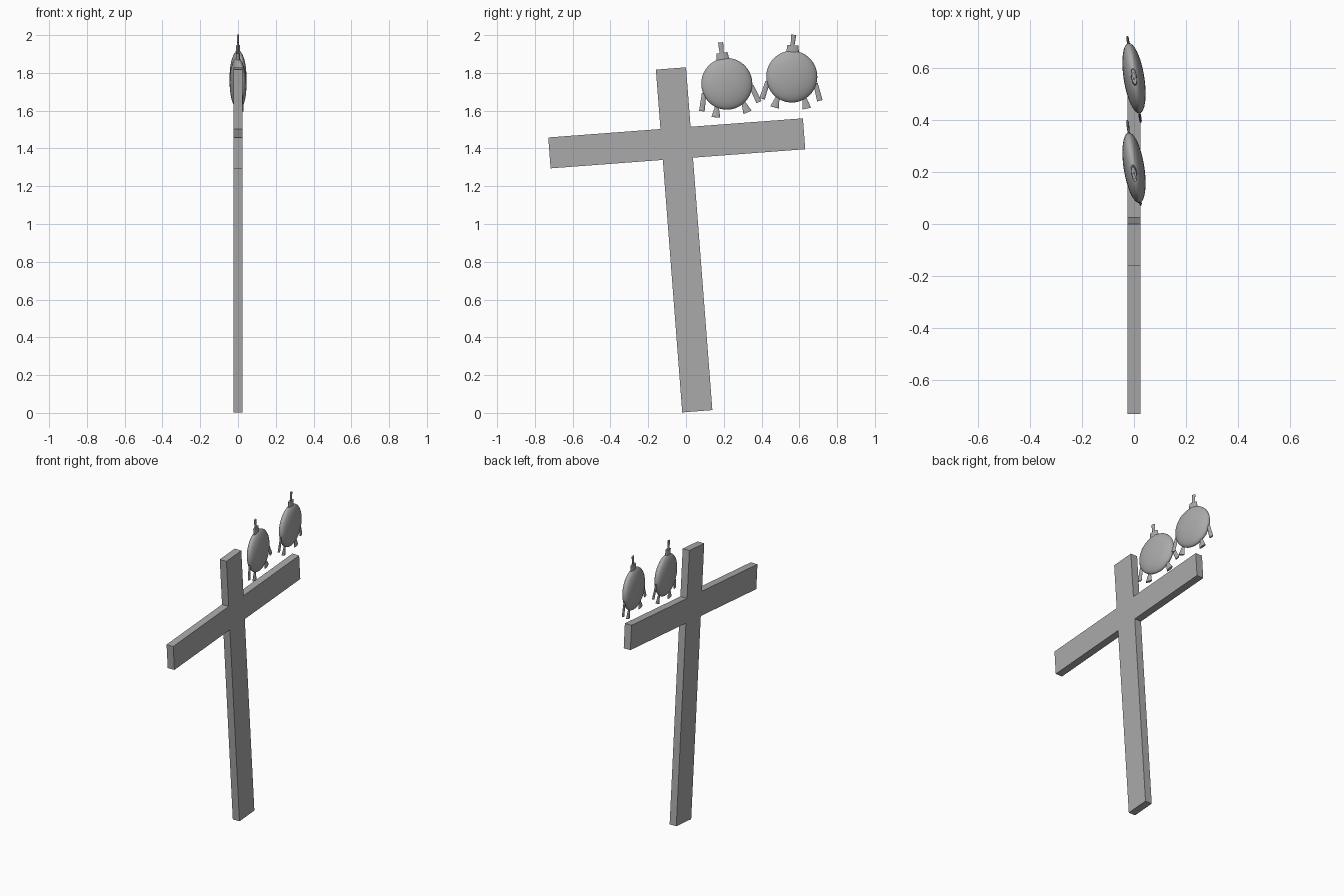
import bpy, bmesh, math
from mathutils import Matrix, Vector

if "Cube" in bpy.data.objects:
    bpy.data.objects.remove(bpy.data.objects["Cube"])

grey = bpy.data.materials.new("mid grey")
grey.diffuse_color = (0.40, 0.40, 0.40, 1)
grey.use_nodes = True
grey.node_tree.nodes["Principled BSDF"].inputs["Base Color"].default_value = grey.diffuse_color


def finish(name, bm, matrix, smooth=True):
    bmesh.ops.recalc_face_normals(bm, faces=bm.faces)
    mesh = bpy.data.meshes.new(name)
    bm.to_mesh(mesh)
    bm.free()
    obj = bpy.data.objects.new(name, mesh)
    bpy.context.collection.objects.link(obj)
    mesh.materials.append(grey)
    obj.matrix_world = matrix
    if smooth:
        bpy.ops.object.select_all(action='DESELECT')
        obj.select_set(True)
        bpy.context.view_layer.objects.active = obj
        bpy.ops.object.shade_smooth_by_angle(angle=math.radians(40))
    return obj


def board(name, center, width, height, tilt):
    # Flat plank standing in the YZ plane
    bm = bmesh.new()
    bmesh.ops.create_cube(bm, size=1, matrix=Matrix.Diagonal((0.05, width, height, 1)))
    finish(name, bm, Matrix.Translation(center) @ Matrix.Rotation(tilt, 4, 'X'), False)


def limb(name, start, end, r1, r2, flat, frame):
    # Tapered, flattened stub between two points of the disc plane
    a, b = Vector((0, *start)), Vector((0, *end))
    bm = bmesh.new()
    bmesh.ops.create_cone(bm, cap_ends=True, segments=16, radius1=r1, radius2=r2,
                          depth=(b - a).length)
    turn = Matrix.Rotation(math.atan2(-(b - a).y, (b - a).z), 4, 'X')
    place = Matrix.Translation((a + b) / 2) @ turn @ Matrix.Diagonal((flat, 1, 1, 1))
    bmesh.ops.transform(bm, matrix=place, verts=bm.verts)
    finish(name, bm, frame)


def critter(label, center, tilt):
    frame = (Matrix.Translation(center) @ Matrix.Rotation(tilt, 4, 'X')
             @ Matrix.Rotation(math.radians(9), 4, 'Z'))
    # Flattened round body
    bm = bmesh.new()
    bmesh.ops.create_uvsphere(bm, u_segments=32, v_segments=20, radius=0.137,
                              matrix=Matrix.Diagonal((0.29, 1, 1, 1)))
    finish(label + "_body", bm, frame)
    # Cap and fuse
    limb(label + "_cap", (0, 0.125), (0, 0.166), 0.034, 0.030, 0.33, frame)
    limb(label + "_fuse", (-0.002, 0.16), (0.002, 0.222), 0.010, 0.014, 0.4, frame)
    # Arms and flared feet
    for s, side in ((-1, "left"), (1, "right")):
        limb(f"{label}_{side}_arm", (s * 0.128, -0.03), (s * 0.155, -0.122),
             0.012, 0.015, 0.35, frame)
        limb(f"{label}_{side}_foot", (s * 0.072, -0.11), (s * 0.086, -0.166),
             0.010, 0.024, 0.35, frame)


# Leaning cross
board("upright_post", (0, -0.01, 0.916), 0.16, 1.82, math.radians(4.4))
board("cross_bar", (0, -0.049, 1.427), 1.352, 0.164, math.radians(4.3))

# Two round critters above the bar
critter("near_critter", (0, 0.216, 1.742), math.radians(9))
critter("far_critter", (0, 0.56, 1.78), math.radians(-2))
